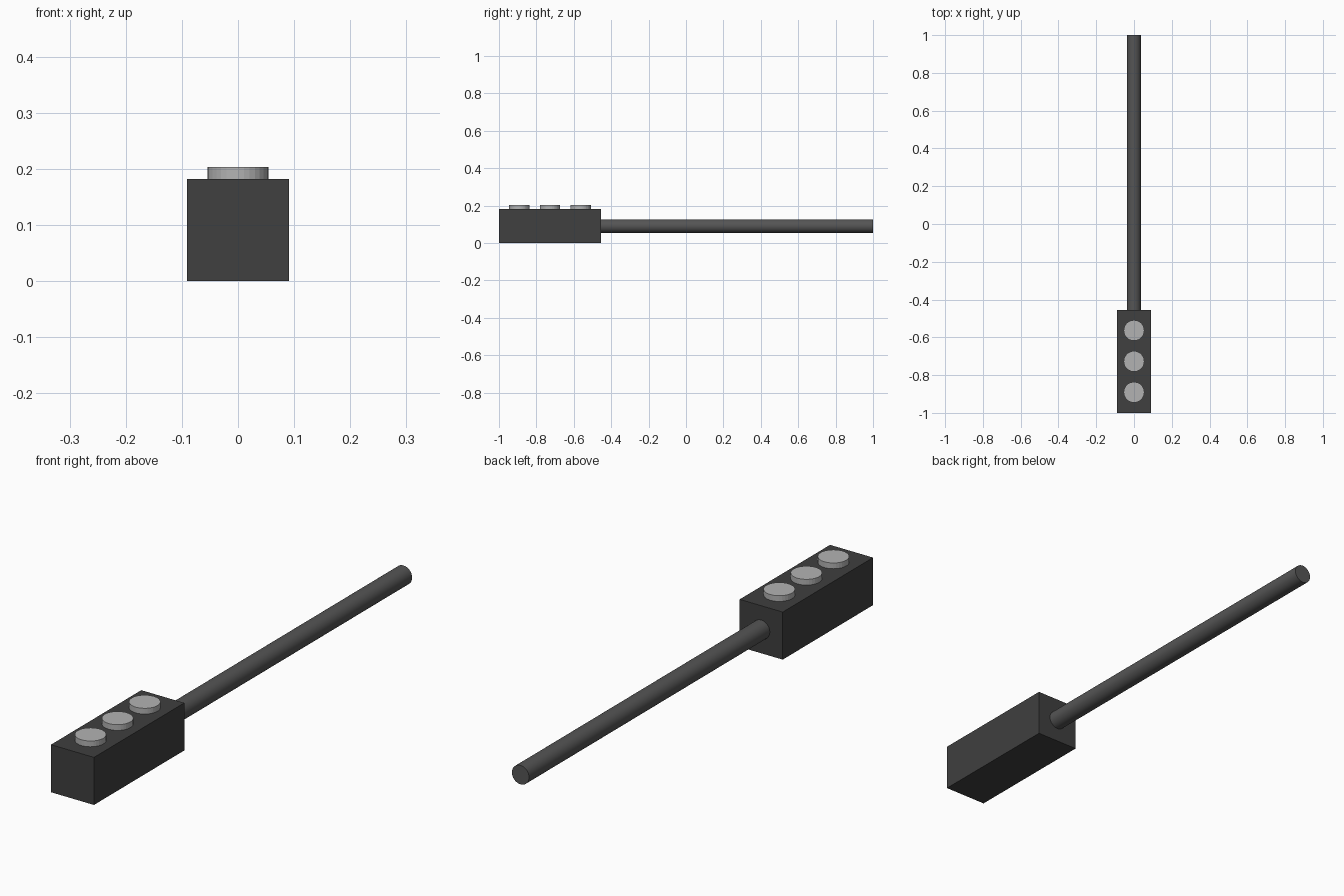
import bpy, math

if "Cube" in bpy.data.objects:
    bpy.data.objects.remove(bpy.data.objects["Cube"])

U = 2 / 11           # body width; body is 3 units long, rod 8
BODY_LEN = 3 * U
MID_Y = -1 + BODY_LEN / 2


def material(name, grey):
    m = bpy.data.materials.new(name)
    m.diffuse_color = (grey, grey, grey, 1)
    m.use_nodes = True
    m.node_tree.nodes["Principled BSDF"].inputs["Base Color"].default_value = m.diffuse_color
    return m


dark = material("dark_grey", 0.05)
mid = material("rod_grey", 0.09)
light = material("light_grey", 0.45)


def cylinder(name, radius, depth, loc, mat, rot=(0, 0, 0)):
    bpy.ops.mesh.primitive_cylinder_add(vertices=32, radius=radius, depth=depth,
                                        location=loc, rotation=rot)
    ob = bpy.context.object
    ob.name = name
    ob.data.materials.append(mat)
    return ob


# Box-shaped handle body
bpy.ops.mesh.primitive_cube_add(size=1, location=(0, MID_Y, U / 2))
body = bpy.context.object
body.name = "handle_body"
body.scale = (U, BODY_LEN, U)
bpy.ops.object.transform_apply(location=False, rotation=False, scale=True)
body.data.materials.append(dark)

# Three round buttons on top
for i in range(3):
    y = MID_Y + (i - 1) * 0.9 * U
    cylinder(f"button_{i + 1}", 0.3 * U, 0.022, (0, y, U + 0.011), light)

# Long rod out of the back
rod_start = -1 + BODY_LEN
cylinder("rod", 0.2 * U, 1 - rod_start, (0, (1 + rod_start) / 2, U / 2), mid,
         (math.pi / 2, 0, 0))
bpy.ops.object.shade_smooth_by_angle()
